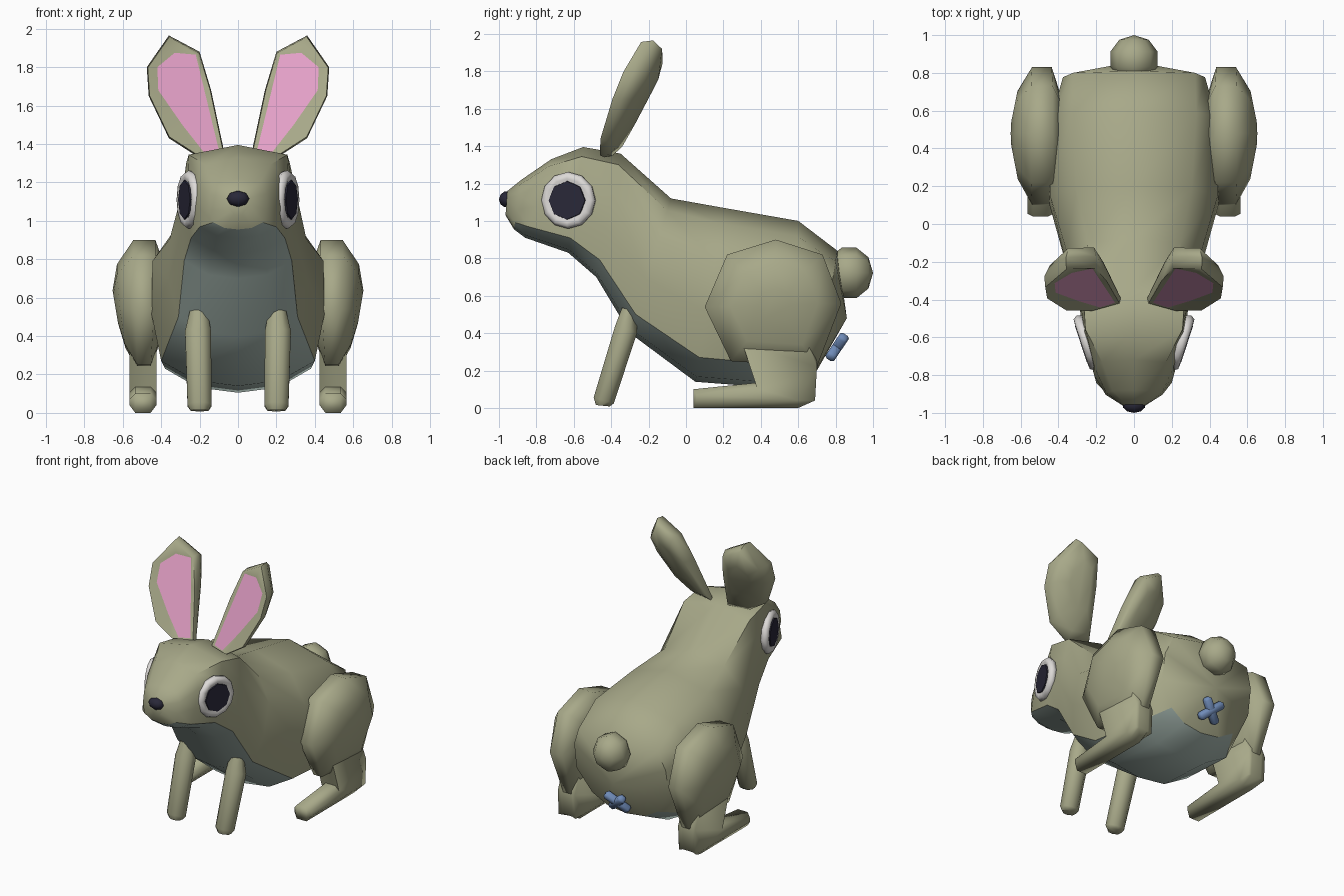
import bpy, bmesh, math
from mathutils import Vector, Matrix

cube = bpy.data.objects.get("Cube")
if cube:
    bpy.data.objects.remove(cube, do_unlink=True)


def material(name, rgb):
    m = bpy.data.materials.new(name)
    m.use_nodes = True
    m.diffuse_color = (*rgb, 1)
    m.node_tree.nodes["Principled BSDF"].inputs["Base Color"].default_value = (*rgb, 1)
    return m


FUR = material("fur_khaki", (0.39, 0.395, 0.25))
BELLY = material("belly_grey_green", (0.41, 0.51, 0.465))
PINK = material("ear_pink", (0.77, 0.35, 0.57))
WHITE = material("eye_white", (0.72, 0.70, 0.68))
DARK = material("dark_navy", (0.022, 0.021, 0.04))
BLUE = material("patch_blue", (0.16, 0.26, 0.48))


def finish(name, bm, mats, angle=60, smooth=True):
    bmesh.ops.recalc_face_normals(bm, faces=bm.faces)
    me = bpy.data.meshes.new(name)
    bm.to_mesh(me)
    bm.free()
    for m in mats:
        me.materials.append(m)
    ob = bpy.data.objects.new(name, me)
    bpy.context.collection.objects.link(ob)
    if smooth:
        bpy.ops.object.select_all(action='DESELECT')
        ob.select_set(True)
        bpy.context.view_layer.objects.active = ob
        bpy.ops.object.shade_smooth_by_angle(angle=math.radians(angle))
    return ob


def loft(bm, rings, cap_end=True):
    """Skin closed rings of equal length; returns vertex rings and the first cap."""
    vr = [[bm.verts.new(p) for p in r] for r in rings]
    n = len(vr[0])
    for a, b in zip(vr, vr[1:]):
        for i in range(n):
            j = (i + 1) % n
            bm.faces.new((a[i], a[j], b[j], b[i]))
    cap = bm.faces.new(vr[0])
    if cap_end:
        bm.faces.new(vr[-1])
    return vr, cap


def scaled(outline, f, c):
    return [(c[0] + (a - c[0]) * f, c[1] + (b - c[1]) * f) for a, b in outline]


# Body and head in one loft: top (y, z), bottom (y, z), half width, belly half width, shoulder
SECTIONS = [
    ((-0.955, 1.16), (-0.965, 1.03), 0.06, 0.04, 0.7),
    ((-0.88, 1.22), (-0.92, 0.955), 0.15, 0.13, 0.75),
    ((-0.72, 1.33), (-0.86, 0.91), 0.21, 0.2, 0.8),
    ((-0.55, 1.395), (-0.63, 0.83), 0.265, 0.245, 0.97),
    ((-0.35, 1.36), (-0.48, 0.70), 0.29, 0.28, 0.93),
    ((-0.08, 1.12), (-0.30, 0.40), 0.36, 0.31, 0.68),
    ((0.20, 1.07), (0.05, 0.14), 0.45, 0.40, 0.68),
    ((0.60, 1.00), (0.50, 0.105), 0.44, 0.38, 0.75),
    ((0.81, 0.84), (0.70, 0.20), 0.38, 0.27, 0.85),
]
rings = []
for (ty, tz), (by, bz), w, wb, sh in SECTIONS:
    half = [(0, 0), (sh * w, 0.09), (w * 0.99, 0.3), (w, 0.6), (wb, 0.86), (wb * 0.55, 0.97), (0, 1)]
    full = half + [(-x, t) for x, t in half[-2:0:-1]]
    rings.append([(x, ty + (by - ty) * t, tz + (bz - tz) * t) for x, t in full])
bm = bmesh.new()
vr, _ = loft(bm, rings, cap_end=False)
rump = bm.verts.new((0, 0.86, 0.48))
last = vr[-1]
for i in range(len(last)):
    bm.faces.new((last[i], last[(i + 1) % len(last)], rump))
# the underside strip between the belly edges takes the belly colour, with a crisp border
under = {v for ring in vr[1:] for v in ring[4:9]}
for f in bm.faces:
    if all(v in under for v in f.verts):
        f.material_index = 1
for e in bm.edges:
    if len({f.material_index for f in e.link_faces}) > 1:
        e.smooth = False
finish("body", bm, [FUR, BELLY], 50)

# Ears
EAR = [(0.07, 1.35), (0.14, 1.68), (0.20, 1.88), (0.36, 1.965),
       (0.475, 1.80), (0.465, 1.65), (0.36, 1.43), (0.22, 1.34)]
INNER = [(0.10, 1.37), (0.18, 1.70), (0.22, 1.865), (0.33, 1.875),
         (0.42, 1.80), (0.415, 1.68), (0.29, 1.50), (0.18, 1.36)]


def ear_ring(outline, depth, s):
    return [(s * x, -0.44 + 0.42 * (z - 1.35) - 0.25 * (x - 0.14) + depth * min(1, 0.5 + (z - 1.34)), z)
            for x, z in outline]


# Hind leg outlines in (y, z)
THIGH = [(0.10, 0.54), (0.22, 0.82), (0.48, 0.90), (0.73, 0.82),
         (0.83, 0.56), (0.70, 0.22), (0.24, 0.25)]
FOOT = [(0.04, 0.0), (0.60, 0.0), (0.69, 0.05), (0.70, 0.25), (0.62, 0.45),
        (0.30, 0.38), (0.38, 0.135), (0.04, 0.10)]

for side, s in (("left", 1), ("right", -1)):
    bm = bmesh.new()
    _, inner = loft(bm, [ear_ring(INNER, 0.008, s), ear_ring(scaled(EAR, 0.97, (0.30, 1.70)), 0.0, s),
                         ear_ring(EAR, 0.06, s), ear_ring(scaled(EAR, 0.85, (0.28, 1.66)), 0.125, s),
                         ear_ring(scaled(EAR, 0.45, (0.28, 1.66)), 0.16, s)])
    inner.material_index = 1
    for e in inner.edges:
        e.smooth = False
    finish(side + "_ear", bm, [FUR, PINK], 70)

    # Eye: white rounded rim around a flat dark pupil
    normal = Vector((s * 0.95, -0.31, 0.0))
    place = Matrix.Translation((s * 0.258, -0.63, 1.11)) @ normal.to_track_quat('Z', 'Y').to_matrix().to_4x4()

    def circle(r, h, n=12):
        return [place @ Vector((r * math.cos(2 * math.pi * i / n), r * math.sin(2 * math.pi * i / n), h))
                for i in range(n)]

    bm = bmesh.new()
    loft(bm, [circle(r, h) for r, h in
              ((0.146, -0.03), (0.152, 0.0), (0.138, 0.02), (0.115, 0.022), (0.09, 0.012))])
    finish(side + "_eye_rim", bm, [WHITE], 80)
    bm = bmesh.new()
    loft(bm, [circle(0.106, 0.005, 8), circle(0.102, 0.024, 8)])
    finish(side + "_pupil", bm, [DARK], smooth=False)

    # Front leg: octagonal post leaning back into the chest
    bm = bmesh.new()
    legs = []
    for y, z, rx, ry, cx, tilt in ((-0.445, 0.012, 0.05, 0.04, 0.2, 0.1), (-0.44, 0.04, 0.068, 0.058, 0.2, 0.3),
                                   (-0.32, 0.42, 0.073, 0.064, 0.208, 0.3), (-0.305, 0.525, 0.05, 0.04, 0.205, 0.3)):
        legs.append([(s * (cx + rx * math.cos(a)), y + ry * math.sin(a), z - tilt * ry * math.sin(a))
                     for a in (math.pi / 4 * (k + 0.5) for k in range(8))])
    loft(bm, legs)
    finish(side + "_front_leg", bm, [FUR], 50)

    # Hind thigh: rounded disc, slimmer towards the shin
    bm = bmesh.new()
    loft(bm, [[(s * (0.49 + (x - 0.49) * min(1, 0.35 + z)), y, z) for y, z in scaled(THIGH, f, (0.48, 0.55))]
              for x, f in ((0.38, 0.6), (0.43, 1.0), (0.545, 1.0), (0.63, 0.64), (0.655, 0.25))])
    finish(side + "_thigh", bm, [FUR], 75)

    # Hind foot and shin, chamfered along both sides
    bm = bmesh.new()
    soft = [(y + (0.015 if y < 0.1 else 0), 0.04 if z < 0.06 else z - 0.03) for y, z in FOOT]
    loft(bm, [[(s * x, y, z) for y, z in o] for x, o in
              ((0.425, soft), (0.455, FOOT), (0.535, FOOT), (0.565, soft))])
    finish(side + "_hind_foot", bm, [FUR], 75)


def ball(name, loc, scale, mat, u, v):
    bm = bmesh.new()
    bmesh.ops.create_uvsphere(bm, u_segments=u, v_segments=v, radius=1)
    bm.transform(Matrix.Translation(loc) @ Matrix.Diagonal((*scale, 1)) @ Matrix.Rotation(math.pi / 2, 4, 'X'))
    finish(name, bm, [mat], 50)


# Tail and nose
ball("tail", (0, 0.872, 0.722), (0.132, 0.128, 0.142), FUR, 8, 5)
ball("nose", (0, -0.958, 1.115), (0.062, 0.042, 0.044), DARK, 8, 5)

# Crossed patch under the tail: two chamfered bars lying on the rump
bm = bmesh.new()
out = Vector((0, 0.82, -0.55)).to_track_quat('Z', 'Y').to_matrix().to_4x4()
for turn in (1, -1):
    bar = bmesh.ops.create_cube(bm, size=1)["verts"]
    bmesh.ops.transform(bm, verts=bar, matrix=Matrix.Translation((0, 0.808, 0.325)) @ out
                        @ Matrix.Rotation(turn * math.pi / 4, 4, 'Z') @ Matrix.Diagonal((0.20, 0.055, 0.055, 1)))
bmesh.ops.bevel(bm, geom=bm.edges[:], offset=0.013, segments=1, affect='EDGES')
finish("rump_cross", bm, [BLUE], 60)
